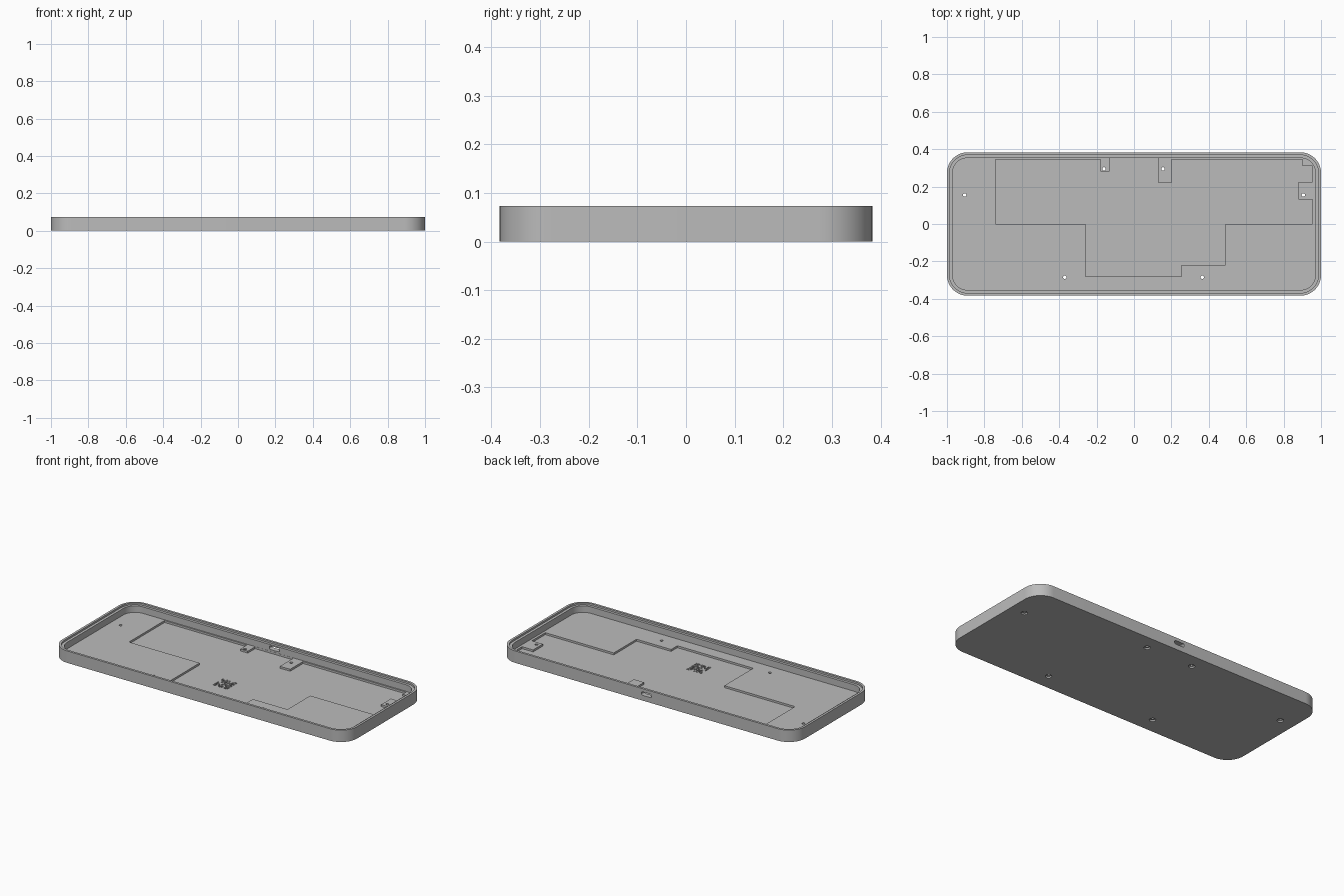
import bpy, bmesh, random
from math import cos, sin, pi
from mathutils import Matrix, Vector

if "Cube" in bpy.data.objects:
    bpy.data.objects.remove(bpy.data.objects["Cube"], do_unlink=True)

HALF_X, HALF_Y, HEIGHT, RADIUS = 1.0, 0.383, 0.073, 0.11
FLOOR, RECESS, LEDGE = 0.022, 0.010, 0.062

grey = bpy.data.materials.new("plain grey")
grey.use_nodes = True
colour = (0.5, 0.5, 0.5, 1)
grey.diffuse_color = colour
grey.node_tree.nodes["Principled BSDF"].inputs["Base Color"].default_value = colour


def rounded(hx, hy, r, steps=14):
    """Outline of a rounded rectangle, counter-clockwise."""
    pts = []
    for quarter, (sx, sy) in enumerate([(1, 1), (-1, 1), (-1, -1), (1, -1)]):
        for i in range(steps + 1):
            a = (quarter + i / steps) * pi / 2
            pts.append((sx * (hx - r) + r * cos(a), sy * (hy - r) + r * sin(a)))
    return pts


def add_prism(bm, outline, z0, z1):
    """Extrude a flat outline between two heights."""
    face = bm.faces.new([bm.verts.new((x, y, z0)) for x, y in outline])
    top = bmesh.ops.extrude_face_region(bm, geom=[face])["geom"]
    verts = [v for v in top if isinstance(v, bmesh.types.BMVert)]
    bmesh.ops.translate(bm, verts=verts, vec=(0, 0, z1 - z0))
    return list(face.verts) + verts


def finish(bm, name):
    bmesh.ops.recalc_face_normals(bm, faces=bm.faces[:])
    mesh = bpy.data.meshes.new(name)
    bm.to_mesh(mesh)
    bm.free()
    mesh.materials.append(grey)
    ob = bpy.data.objects.new(name, mesh)
    bpy.context.collection.objects.link(ob)
    return ob


def cut(body, bm, name):
    """Subtract a shape from the body, then discard the cutter."""
    cutter = finish(bm, name)
    cutter.hide_render = True
    mod = body.modifiers.new(name, "BOOLEAN")
    mod.operation, mod.solver, mod.object = "DIFFERENCE", "EXACT", cutter
    bpy.context.view_layer.objects.active = body
    bpy.ops.object.modifier_apply(modifier=name)
    bpy.data.objects.remove(cutter, do_unlink=True)


# Outer shell
bm = bmesh.new()
add_prism(bm, rounded(HALF_X, HALF_Y, RADIUS), 0, HEIGHT)
tray = finish(bm, "case_tray")

# Main cavity, and the wider rebate along the rim
for inset, z, name in [(0.03, FLOOR, "cavity"), (0.014, LEDGE, "rim_rebate")]:
    bm = bmesh.new()
    add_prism(bm, rounded(HALF_X - inset, HALF_Y - inset, RADIUS - inset), z, 0.1)
    cut(tray, bm, name)

# Stepped circuit board recess in the floor
recess = [(-.74, .345), (-.74, 0), (-.26, 0), (-.26, -.28), (.255, -.28),
          (.255, -.22), (.49, -.22), (.49, 0), (.955, 0), (.955, .13),
          (.88, .13), (.88, .225), (.955, .225), (.955, .31), (.9, .31),
          (.9, .345), (.2, .345), (.2, .22), (.13, .22), (.13, .352),
          (-.13, .352), (-.13, .28), (-.18, .28), (-.18, .345)]
bm = bmesh.new()
add_prism(bm, recess, RECESS, 0.04)
cut(tray, bm, "board_recess")

# Screw holes with counterbores underneath
screws = [(-.905, .155), (.905, .155), (-.16, .295), (.155, .295),
          (-.37, -.285), (.365, -.285)]
for radius, z0, z1, name in [(0.009, -0.01, 0.05, "screw_holes"),
                             (0.018, -0.01, 0.009, "counterbores")]:
    bm = bmesh.new()
    for x, y in screws:
        ring = [(x + px, y + py) for px, py in rounded(radius, radius, radius * .999, 6)]
        add_prism(bm, ring, z0, z1)
    cut(tray, bm, name)

# Rounded cable port through the back wall
bm = bmesh.new()
add_prism(bm, rounded(0.034, 0.011, 0.009, 5), -0.06, 0.06)
bm.transform(Matrix.Translation((0, HALF_Y, 0.043)) @ Matrix.Rotation(pi / 2, 4, "X"))
cut(tray, bm, "cable_port")

# Patch of small square pits in the recess floor
random.seed(4)
cells, size = 11, 0.1
step = size / cells
bm = bmesh.new()
for i in range(cells):
    for j in range(cells):
        if random.random() < 0.55:
            centre = Vector(((i + .5) * step - size / 2, (j + .5) * step - size / 2 - .125, RECESS))
            bmesh.ops.create_cube(bm, size=1, matrix=Matrix.Translation(centre)
                                  @ Matrix.Diagonal((step * .85, step * .85, 0.008, 1)))
cut(tray, bm, "pit_patch")

# Smooth the corners, keep hard edges
bpy.ops.object.select_all(action="DESELECT")
tray.select_set(True)
bpy.context.view_layer.objects.active = tray
bpy.ops.object.shade_smooth_by_angle(angle=pi / 6)
